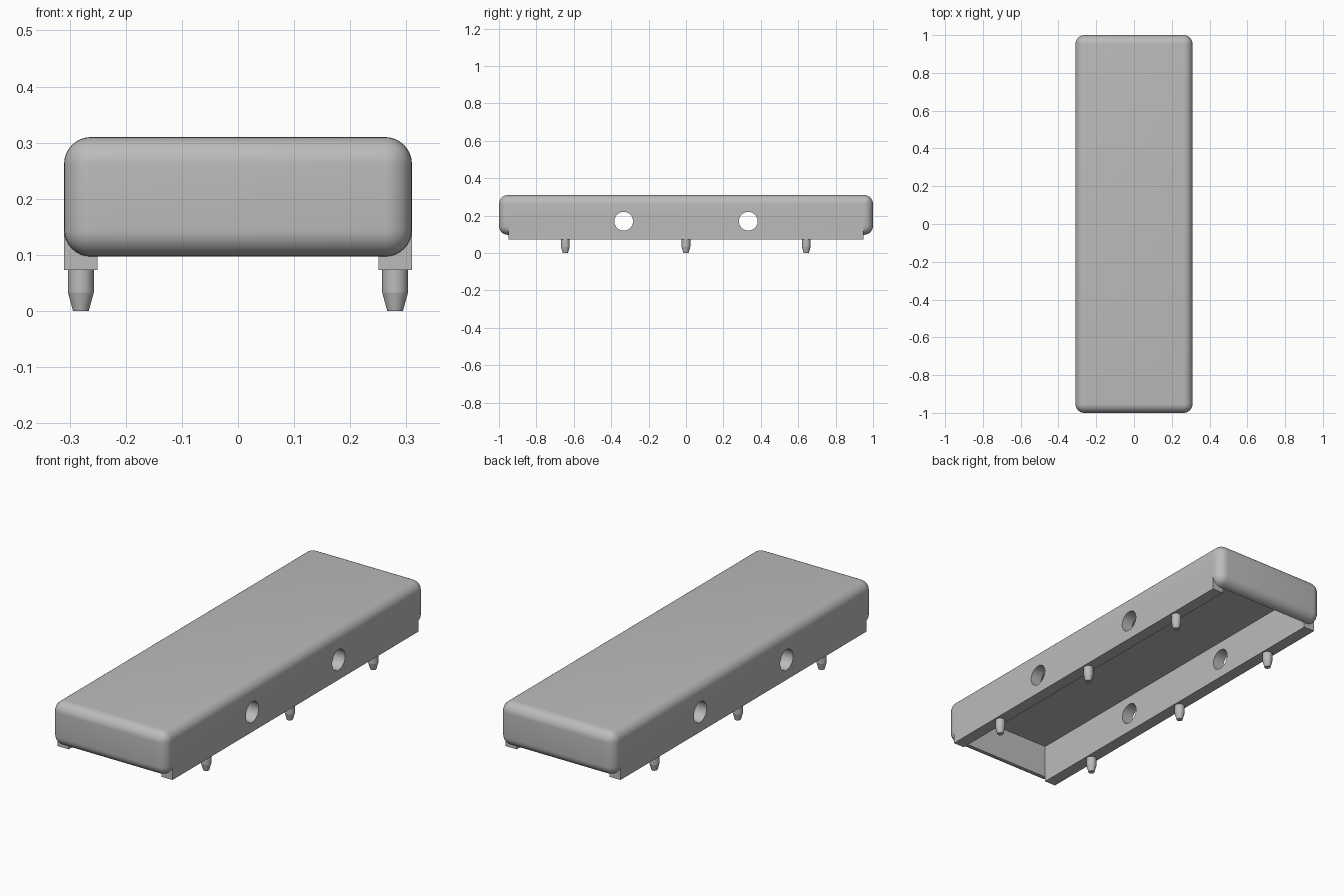
import bpy
from math import pi

cube = bpy.data.objects.get("Cube")
if cube:
    bpy.data.objects.remove(cube, do_unlink=True)

HALF_W, HALF_L = 0.31, 1.0     # outer half sizes
INNER_W, INNER_L = 0.25, 0.948  # hollow half sizes
BASE, TOP, RADIUS = 0.097, 0.31, 0.048
RAIL_Z, CEILING = 0.073, 0.262

grey = bpy.data.materials.new("plain grey")
grey.use_nodes = True
colour = (0.5, 0.5, 0.5, 1)
grey.diffuse_color = colour
grey.node_tree.nodes["Principled BSDF"].inputs["Base Color"].default_value = colour


def box(name, half_x, half_y, z0, z1):
    bpy.ops.mesh.primitive_cube_add(size=2, location=(0, 0, (z0 + z1) / 2))
    ob = bpy.context.object
    ob.name = name
    ob.scale = (half_x, half_y, (z1 - z0) / 2)
    bpy.ops.object.transform_apply(location=True, rotation=True, scale=True)
    ob.data.materials.append(grey)
    return ob


def apply_modifier(ob, mod):
    bpy.context.view_layer.objects.active = ob
    bpy.ops.object.modifier_apply(modifier=mod.name)


def combine(ob, tool, operation):
    mod = ob.modifiers.new("combine", "BOOLEAN")
    mod.operation, mod.solver, mod.object = operation, "EXACT", tool
    apply_modifier(ob, mod)
    bpy.data.objects.remove(tool, do_unlink=True)


def smooth(ob, angle):
    bpy.ops.object.select_all(action="DESELECT")
    ob.select_set(True)
    bpy.context.view_layer.objects.active = ob
    bpy.ops.object.shade_smooth_by_angle(angle=angle)


# Rounded cover with square side rails below it
cover = box("cover", HALF_W, HALF_L, BASE, TOP)
bevel = cover.modifiers.new("round edges", "BEVEL")
bevel.width, bevel.segments = RADIUS, 8
apply_modifier(cover, bevel)
combine(cover, box("rails", HALF_W, INNER_L, RAIL_Z, 0.2), "UNION")

# Hollow underside
combine(cover, box("hollow", INNER_W, INNER_L, 0, CEILING), "DIFFERENCE")

# Round holes through both side walls
for y in (-0.333, 0.333):
    bpy.ops.mesh.primitive_cylinder_add(vertices=48, radius=0.05, depth=1,
                                        location=(0, y, 0.17), rotation=(0, pi / 2, 0))
    drill = bpy.context.object
    drill.data.materials.append(grey)
    combine(cover, drill, "DIFFERENCE")
smooth(cover, pi / 6)

# Locating pins with tapered tips: (radius, height) profile turned round
PIN = [(0.014, 0), (0.023, 0.033), (0.023, RAIL_Z + 0.002)]
SIDES = 32


def pin(name, x, y):
    bpy.ops.mesh.primitive_cylinder_add(vertices=SIDES, radius=PIN[1][0],
                                        depth=PIN[2][1] - PIN[1][1],
                                        location=(x, y, (PIN[1][1] + PIN[2][1]) / 2))
    ob = bpy.context.object
    bpy.ops.mesh.primitive_cone_add(vertices=SIDES, radius1=PIN[0][0], radius2=PIN[1][0],
                                    depth=PIN[1][1], location=(x, y, PIN[1][1] / 2))
    tip = bpy.context.object
    ob.select_set(True)
    bpy.context.view_layer.objects.active = ob
    bpy.ops.object.join()
    ob.name = name
    ob.data.materials.append(grey)
    smooth(ob, pi / 12)


for side, x in (("left", 0.28), ("right", -0.28)):
    for place, y in (("front", -0.645), ("middle", 0), ("back", 0.643)):
        pin(f"{side}_{place}_pin", x, y)
